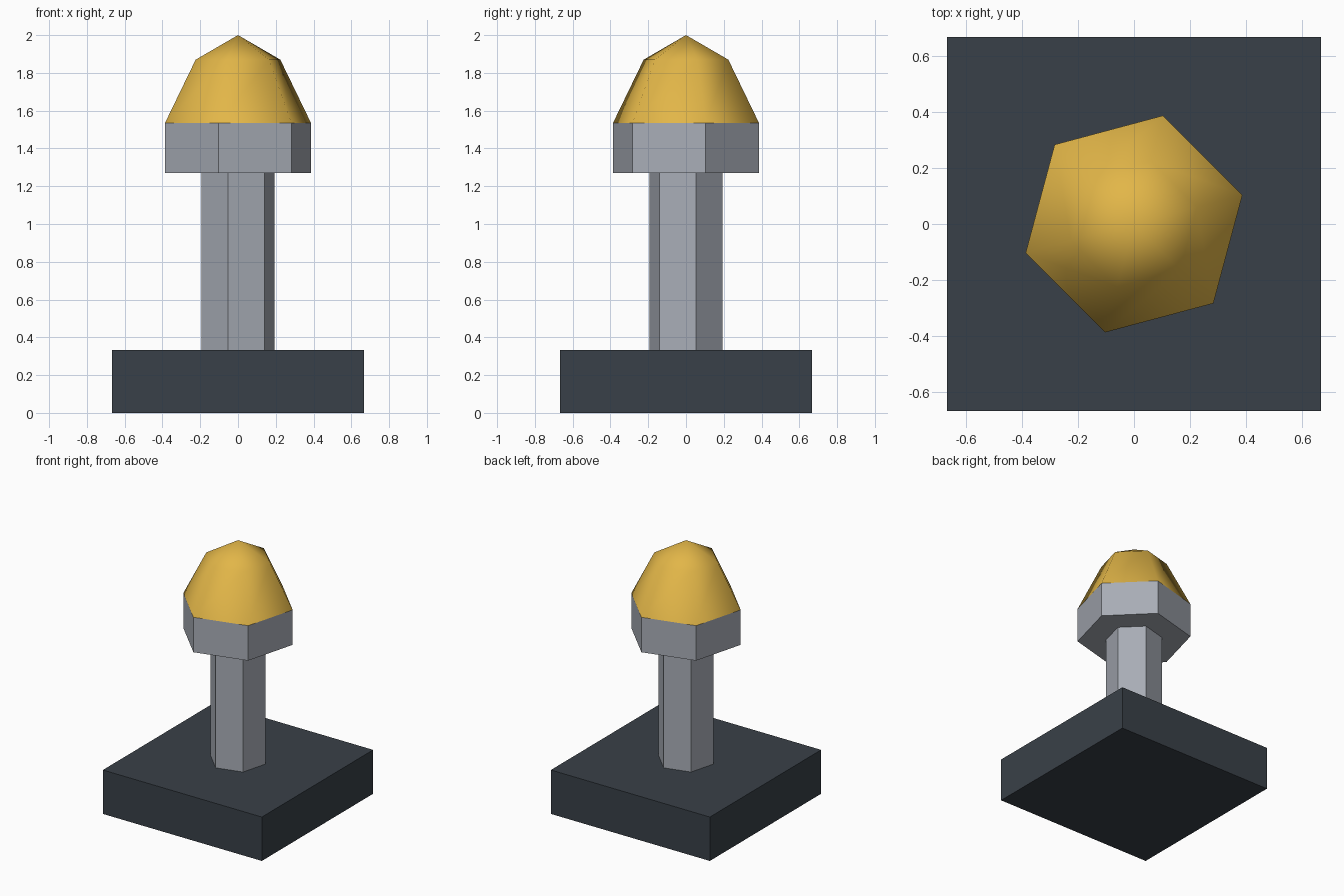
import bpy, bmesh, math

if "Cube" in bpy.data.objects:
    bpy.data.objects.remove(bpy.data.objects["Cube"])


def material(name, rgb):
    """Make a flat colour from 0-255 sRGB values."""
    mat = bpy.data.materials.new(name)
    lin = [((c / 255 + 0.055) / 1.055) ** 2.4 for c in rgb]
    mat.diffuse_color = (*lin, 1.0)
    mat.use_nodes = True
    mat.node_tree.nodes["Principled BSDF"].inputs["Base Color"].default_value = mat.diffuse_color
    return mat


def finish(name, bm, mat, smooth=False):
    bmesh.ops.recalc_face_normals(bm, faces=bm.faces)
    for face in bm.faces:
        face.smooth = smooth
    mesh = bpy.data.meshes.new(name)
    bm.to_mesh(mesh)
    bm.free()
    mesh.materials.append(mat)
    obj = bpy.data.objects.new(name, mesh)
    bpy.context.collection.objects.link(obj)
    return obj


def ring(bm, radius, z, sides=6, turn=15):
    angles = [math.radians(turn + 360 * i / sides) for i in range(sides)]
    return [bm.verts.new((radius * math.cos(a), radius * math.sin(a), z)) for a in angles]


def bridge(bm, low, high):
    n = len(low)
    for i in range(n):
        j = (i + 1) % n
        bm.faces.new((low[i], low[j], high[j], high[i]))


def prism(name, radius, z0, z1, mat, sides=6, turn=15):
    bm = bmesh.new()
    low, high = ring(bm, radius, z0, sides, turn), ring(bm, radius, z1, sides, turn)
    bridge(bm, low, high)
    bm.faces.new(low[::-1])
    bm.faces.new(high)
    return finish(name, bm, mat)


slate = material("dark slate", (57, 64, 72))
steel = material("steel grey", (168, 173, 182))
gold = material("warm gold", (226, 182, 72))

# Square base, hexagonal post and collar
prism("base", 0.667 * math.sqrt(2), 0.0, 0.333, slate, sides=4, turn=45)
prism("post", 0.2, 0.333, 1.27, steel)
prism("collar", 0.4, 1.27, 1.535, steel)

# Faceted dome with smooth shading, open where it meets the collar
bm = bmesh.new()
rim, shoulder = ring(bm, 0.4, 1.535), ring(bm, 0.232, 1.87)
bridge(bm, rim, shoulder)
tip = bm.verts.new((0, 0, 2.0))
for i in range(6):
    bm.faces.new((shoulder[i], shoulder[(i + 1) % 6], tip))
finish("dome", bm, gold, smooth=True)
